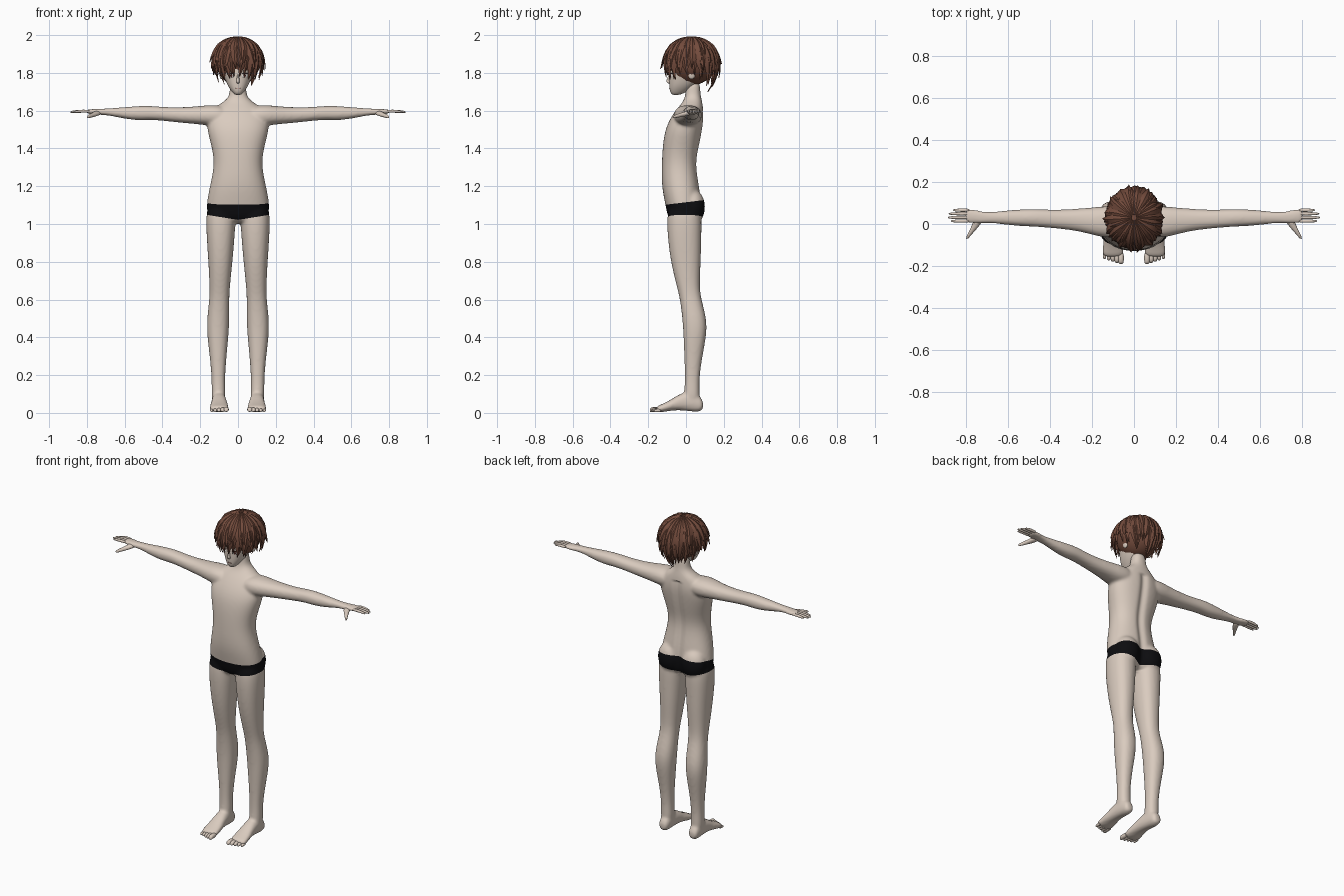
import bpy, bmesh, math, random
from mathutils import Vector

random.seed(4)
cube = bpy.data.objects.get("Cube")
if cube:
    bpy.data.objects.remove(cube)


def material(name, r, g, b):
    mat = bpy.data.materials.new(name)
    mat.use_nodes = True
    mat.diffuse_color = (r, g, b, 1)
    shader = next(n for n in mat.node_tree.nodes if n.type == "BSDF_PRINCIPLED")
    shader.inputs["Base Color"].default_value = (r, g, b, 1)
    shader.inputs["Roughness"].default_value = 0.8
    return mat


SKIN = material("skin", 0.70, 0.60, 0.52)
HAIR = material("brown hair", 0.17, 0.07, 0.045)
BLACK = material("black cloth", 0.004, 0.004, 0.005)
WHITE = material("eye white", 0.8, 0.78, 0.76)
IRIS = material("dark brown", 0.06, 0.02, 0.015)
LIP = material("lip", 0.42, 0.22, 0.19)


def skin_loops(bm, loops):
    """Bridge successive point loops and close both ends."""
    rows = [[bm.verts.new(p) for p in loop] for loop in loops]
    n = len(rows[0])
    for a, b in zip(rows, rows[1:]):
        for i in range(n):
            j = (i + 1) % n
            bm.faces.new((a[i], a[j], b[j], b[i]))
    bm.faces.new(rows[0][::-1])
    bm.faces.new(rows[-1])


def loft(bm, axis, rings, sides=16, both=False):
    """Rounded sections along an axis: (position, low, high, low, high)."""
    k = "xyz".index(axis)
    for side in ((1, -1) if both else (1,)):
        loops = []
        for pos, u0, u1, v0, v1 in rings:
            loop = []
            for i in range(sides):
                c, s = (f(math.tau * i / sides) for f in (math.cos, math.sin))
                c, s = (math.copysign(abs(q) ** 0.88, q) for q in (c, s))
                p = [(u0 + u1 + (u1 - u0) * c) / 2, (v0 + v1 + (v1 - v0) * s) / 2]
                p.insert(k, pos)
                loop.append((p[0] * side, p[1], p[2]))
            loops.append(loop)
        skin_loops(bm, loops)


def ball(bm, centre, size, both=True):
    for side in ((1, -1) if both else (1,)):
        verts = bmesh.ops.create_uvsphere(bm, u_segments=16, v_segments=10, radius=1)["verts"]
        for v in verts:
            v.co = Vector((side * (centre[0] + v.co.x * size[0]),
                           centre[1] + v.co.y * size[1], centre[2] + v.co.z * size[2]))


def finish(name, bm, mat, subdiv=0, angle=60):
    bmesh.ops.recalc_face_normals(bm, faces=bm.faces)
    mesh = bpy.data.meshes.new(name)
    bm.to_mesh(mesh)
    bm.free()
    obj = bpy.data.objects.new(name, mesh)
    bpy.context.collection.objects.link(obj)
    mesh.materials.append(mat)
    bpy.ops.object.select_all(action="DESELECT")
    obj.select_set(True)
    bpy.context.view_layer.objects.active = obj
    bpy.ops.object.shade_smooth_by_angle(angle=math.radians(angle))
    if subdiv:
        obj.modifiers.new("round", "SUBSURF").levels = subdiv
        obj.modifiers["round"].render_levels = subdiv
    return obj


# Torso and neck
bm = bmesh.new()
loft(bm, "z", [
    (1.00, -.11, .11, -.07, .06), (1.04, -.165, .165, -.10, .08),
    (1.10, -.172, .172, -.11, .085), (1.20, -.152, .152, -.132, .075),
    (1.32, -.124, .124, -.13, .052), (1.42, -.145, .145, -.125, .075),
    (1.50, -.168, .168, -.112, .09), (1.56, -.165, .165, -.085, .097),
    (1.61, -.135, .135, -.05, .092), (1.64, -.09, .09, -.022, .088),
    (1.665, -.054, .054, -.008, .082), (1.70, -.044, .044, -.002, .076),
    (1.76, -.042, .042, -.005, .076)])
ball(bm, (.08, .035, 1.09), (.08, .068, .095))
# Arms and palms
loft(bm, "x", [
    (.05, -.06, .08, 1.53, 1.62), (.13, -.07, .088, 1.515, 1.634),
    (.20, -.052, .08, 1.527, 1.625), (.28, -.032, .073, 1.533, 1.619),
    (.37, -.022, .068, 1.543, 1.618), (.46, -.014, .072, 1.552, 1.626),
    (.52, -.012, .072, 1.547, 1.626), (.60, -.006, .066, 1.556, 1.619),
    (.69, .006, .056, 1.576, 1.612), (.73, 0, .062, 1.577, 1.61),
    (.78, .002, .075, 1.582, 1.608), (.81, .008, .074, 1.586, 1.606)], both=True)
# Legs
loft(bm, "z", [
    (1.10, .02, .16, -.09, .07), (1.04, .010, .171, -.102, .085),
    (.94, .016, .168, -.10, .083), (.80, .028, .158, -.083, .08),
    (.67, .042, .151, -.05, .072), (.60, .046, .152, -.032, .082),
    (.48, .044, .168, -.018, .116), (.38, .052, .161, -.013, .104),
    (.28, .062, .148, -.009, .084), (.17, .069, .139, -.006, .07),
    (.10, .064, .142, -.012, .074), (.04, .07, .135, -.01, .07)], both=True)
# Feet
loft(bm, "y", [
    (.092, .08, .125, .02, .06), (.075, .07, .135, .004, .09),
    (.03, .066, .138, .006, .12), (-.03, .06, .14, .014, .105),
    (-.08, .052, .147, .012, .07), (-.13, .045, .154, .002, .045),
    (-.16, .05, .153, .004, .034)], both=True)
rough = finish("body_rough", bm, SKIN, 2)
fuse = rough.modifiers.new("fuse", "REMESH")
fuse.mode, fuse.voxel_size = "VOXEL", 0.008
relax = rough.modifiers.new("relax", "SMOOTH")
relax.factor, relax.iterations = 0.5, 8
bpy.context.view_layer.update()
fused = rough.evaluated_get(bpy.context.evaluated_depsgraph_get()).to_mesh()
bm = bmesh.new()
bm.from_mesh(fused)
bpy.data.objects.remove(rough)

# Spine groove and soft collar bones
for v in bm.verts:
    x, y, z = v.co
    if 1.0 < z < 1.6 and y > .02 and abs(x) < .1:
        v.co.y -= .014 * math.exp(-(x / .022) ** 2)


# Trunks: cut along the waist and the two hem slopes, then colour between
def waist(p):
    return 1.115 + .12 * p.y


def hem(p):
    return 1.022 + .16 * abs(p.x)


for height, normal in ((1.115, (0, -.12, 1)), (1.022, (-.16, 0, 1)), (1.022, (.16, 0, 1))):
    near = [f for f in bm.faces if .95 < f.calc_center_median().z < 1.2]
    geom = {g for f in near for g in (f, *f.edges, *f.verts)}
    bmesh.ops.bisect_plane(bm, geom=list(geom), plane_co=(0, 0, height), plane_no=normal)
for f in bm.faces:
    c = f.calc_center_median()
    f.material_index = int(abs(c.x) < .25 and hem(c) < c.z < waist(c))
body = finish("body", bm, SKIN, angle=80)
body.data.materials.append(BLACK)

# Fingers and thumbs
bm = bmesh.new()
for y, tip in ((.066, .865), (.049, .885), (.031, .89), (.014, .875)):
    loft(bm, "x", [(x, y - r, y + r, z - r, z + r) for x, z, r in (
        (.78, 1.596, .008), (.82, 1.598, .009), (tip - .02, 1.595, .0075),
        (tip, 1.592, .004))], 8, True)
loft(bm, "y", [
    (.03, .715, .765, 1.578, 1.604), (0, .728, .772, 1.570, 1.598),
    (-.03, .755, .785, 1.565, 1.588), (-.055, .778, .798, 1.560, 1.58),
    (-.072, .792, .803, 1.559, 1.572)], 8, True)
finish("fingers", bm, SKIN, 1)

# Toes
bm = bmesh.new()
for i in range(5):
    x, r = .062 + .0195 * i, .015 - .0015 * i
    tip = -.192 + .006 * i
    loft(bm, "y", [(y, x - q, x + q, .004, .004 + 2 * q) for y, q in (
        (-.13, r), (tip + .02, r), (tip + .006, r * .9), (tip, r * .5))], 8, True)
finish("toes", bm, SKIN, 1)

# Head with jaw, nose and ears
bm = bmesh.new()
loft(bm, "z", [
    (1.682, -.016, .016, -.073, -.035), (1.70, -.033, .033, -.086, .005),
    (1.73, -.055, .055, -.09, .045), (1.77, -.071, .071, -.092, .09),
    (1.82, -.086, .086, -.092, .125), (1.88, -.095, .095, -.094, .135),
    (1.94, -.08, .08, -.07, .11), (1.97, -.04, .04, -.03, .07)])
loft(bm, "z", [
    (1.742, -.008, .008, -.092, -.07), (1.752, -.011, .011, -.108, -.07),
    (1.765, -.008, .008, -.103, -.07), (1.80, -.005, .005, -.09, -.07)], 8)
ball(bm, (.088, .03, 1.80), (.011, .022, .034))
head = finish("head", bm, SKIN, 2)

# Eyes, lashes and mouth as thin plates on the face
bpy.context.view_layer.update()
face = head.evaluated_get(bpy.context.evaluated_depsgraph_get())


def plate(name, x, z, width, height, mat, depth=.002):
    hit, spot, normal, _ = face.ray_cast(Vector((x, -1, z)), Vector((0, 1, 0)))
    bm = bmesh.new()
    ball(bm, (0, 0, 0), (width, height, depth), False)
    obj = finish(name, bm, mat)
    obj.location = spot
    obj.rotation_euler = normal.to_track_quat("Z", "Y").to_euler()


for side, label in ((1, "left"), (-1, "right")):
    plate(label + "_eye", side * .036, 1.785, .017, .010, WHITE)
    plate(label + "_iris", side * .035, 1.785, .008, .010, IRIS, .003)
    plate(label + "_lash", side * .037, 1.796, .019, .003, IRIS, .004)
plate("mouth", 0, 1.718, .015, .002, LIP)

# Hair: a scalp cap under layers of tapered locks
CROWN, REACH = Vector((0, .03, 1.86)), Vector((.128, .138, .128))
bm = bmesh.new()
ball(bm, CROWN, (.118, .128, .126), False)
finish("hair_cap", bm, HAIR)


def drop(az):
    """How far below the widest level the hair hangs, by direction from the front."""
    a = abs((az + math.pi) % math.tau - math.pi)
    stops = [(0, .5), (.8, .72), (1.5, .4), (2.2, .9), (3.2, 1.2)]
    for (a0, d0), (a1, d1) in zip(stops, stops[1:]):
        if a <= a1:
            return d0 + (d1 - d0) * (a - a0) / (a1 - a0)


def scalp(az, polar, lift):
    over = max(0, polar - math.pi / 2)
    r = (math.sin(polar) if not over else 1 - .33 * over ** 2) * lift
    h = math.cos(polar) * lift if not over else -over * 1.1
    return CROWN + Vector((r * math.sin(az) * REACH.x, -r * math.cos(az) * REACH.y, h * REACH.z))


def lock(bm, az, start, end, width, flare, bend):
    steps, loops = 8, []
    for i in range(steps + 1):
        t = i / steps
        a = az + bend * t * t
        p = scalp(a, start + (end - start) * t, 1.0 + flare * t ** 3)
        across = Vector((math.cos(a), math.sin(a), 0))
        out = (p - CROWN).normalized()
        w = width * (.35 + 1.3 * t if t < .5 else 2 * (1 - t)) + .0006
        loops.append([p - across * w, p + out * (w * .35 + .002),
                      p + across * w, p - out * (w * .3 + .001)])
    skin_loops(bm, loops)


bm = bmesh.new()
for start, share, count, flare in ((.9, 1, 34, .08), (.45, .55, 28, .16), (.1, .1, 24, .12)):
    for i in range(count):
        az = math.tau * (i + random.uniform(-.3, .3)) / count
        end = math.pi / 2 + drop(az) * share * random.uniform(.8, 1.08)
        lock(bm, az, start, end, random.uniform(.02, .03),
             flare * random.uniform(.4, 1.5), random.uniform(-.2, .2))
finish("hair_locks", bm, HAIR, angle=35)
